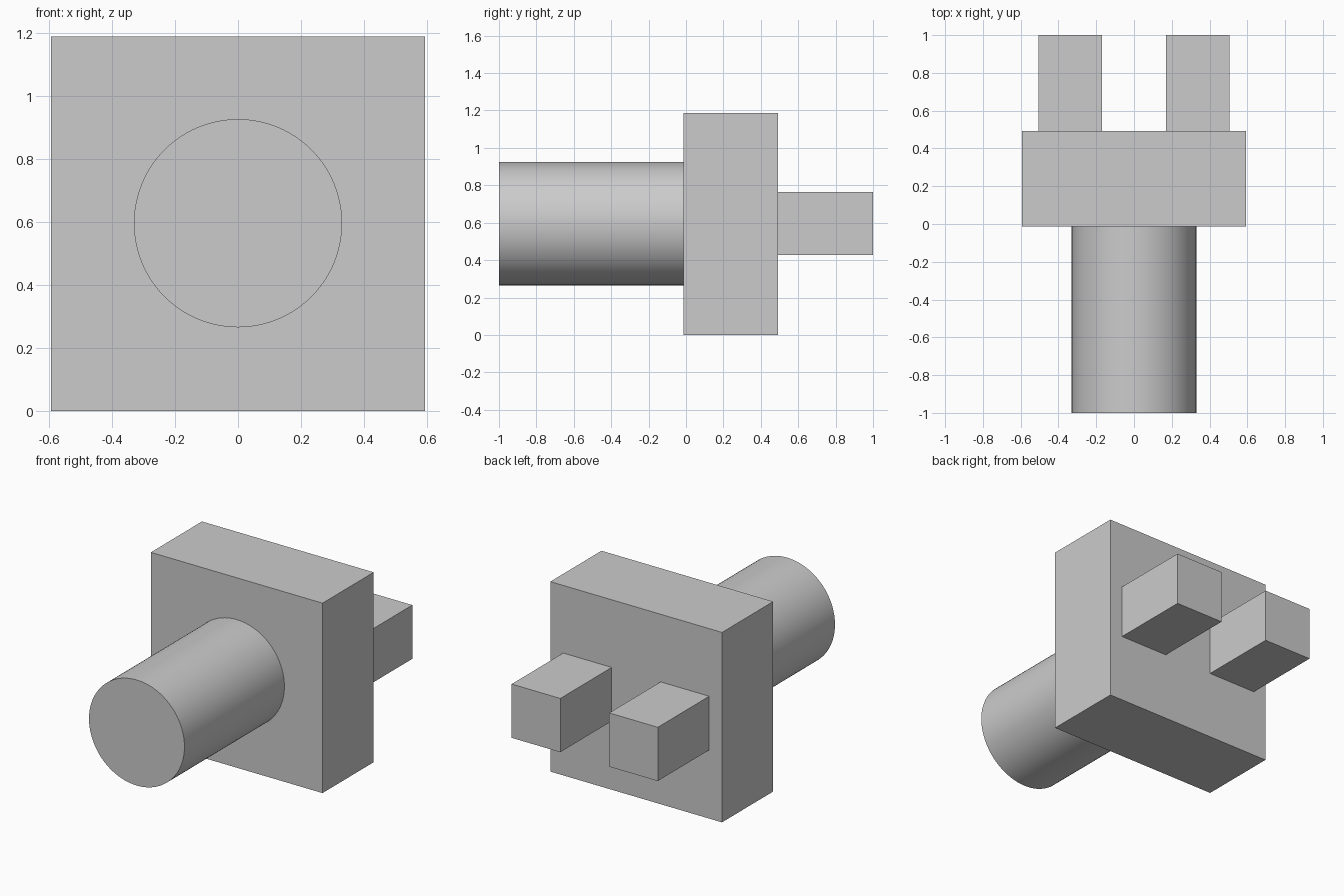
import bpy
import math

cube = bpy.data.objects.get("Cube")
if cube:
    bpy.data.objects.remove(cube, do_unlink=True)

# Single plain grey material
grey = bpy.data.materials.new("light_grey")
grey.use_nodes = True
colour = (0.6, 0.6, 0.6, 1)
grey.diffuse_color = colour
grey.node_tree.nodes["Principled BSDF"].inputs["Base Color"].default_value = colour

WIDTH, HEIGHT = 1.187, 1.187
FRONT, BACK = -0.013, 0.492
MID_Z = HEIGHT / 2


def finish(name):
    obj = bpy.context.object
    obj.name = name
    obj.data.materials.append(grey)
    bpy.ops.object.transform_apply(location=False, rotation=True, scale=True)
    return obj


def box(name, x, z, width, height, y_front, y_back):
    bpy.ops.mesh.primitive_cube_add(size=1, location=(x, (y_front + y_back) / 2, z))
    bpy.context.object.scale = (width, y_back - y_front, height)
    return finish(name)


# Square body block
box("body_block", 0, MID_Z, WIDTH, HEIGHT, FRONT, BACK)

# Pair of square prongs at the back
for side, name in ((1, "left_prong"), (-1, "right_prong")):
    box(name, side * 0.337, MID_Z + 0.003, 0.336, 0.336, BACK, 1)

# Round shaft at the front
bpy.ops.mesh.primitive_cylinder_add(
    vertices=96, radius=0.33, depth=FRONT + 1,
    location=(0, (FRONT - 1) / 2, MID_Z + 0.002), rotation=(math.pi / 2, 0, 0))
finish("round_shaft")
bpy.ops.object.shade_smooth_by_angle(angle=math.radians(30))
